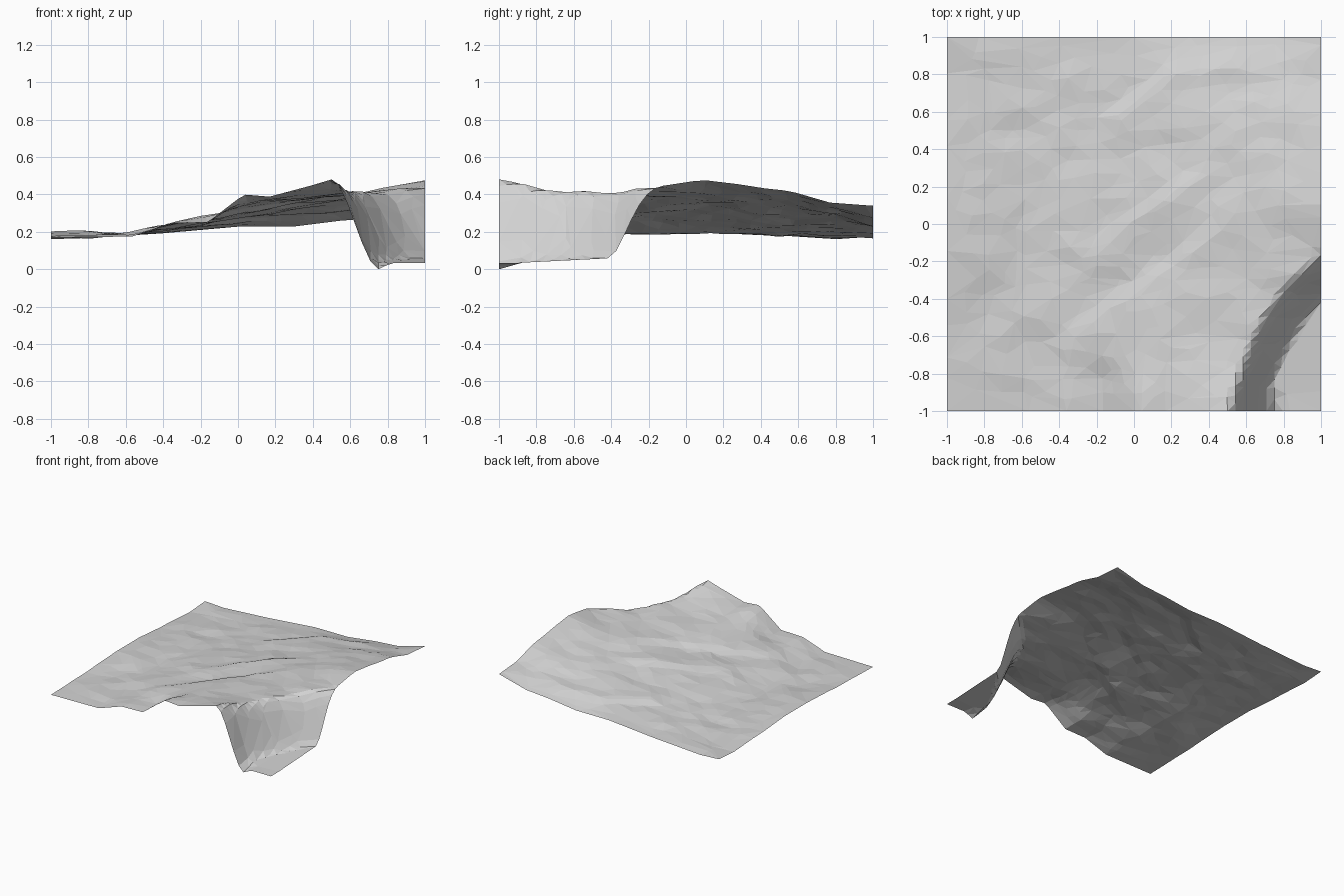
import bpy, bmesh, math
from mathutils import Vector, noise

if "Cube" in bpy.data.objects:
    bpy.data.objects.remove(bpy.data.objects["Cube"])

def interp(pts, v):
    """Piecewise linear lookup in (position, value) pairs."""
    if v <= pts[0][0]:
        return pts[0][1]
    for (a, p), (b, q) in zip(pts, pts[1:]):
        if v <= b:
            return p + (q - p) * (v - a) / (b - a)
    return pts[-1][1]

def smooth(t):
    t = max(0.0, min(1.0, t))
    return t * t * (3 - 2 * t)

# upland height profiles along x, one per y position
ROWS = [
    (-1.0, [(-1, .17), (-.56, .175), (-.36, .245), (-.16, .25), (.03, .40), (.17, .388), (.4, .45), (.5, .48), (1, .48)]),
    (-.6, [(-1, .18), (-.6, .185), (-.35, .25), (-.1, .285), (.1, .36), (.6, .41), (1, .42)]),
    (-.2, [(-1, .20), (-.6, .19), (-.3, .255), (0, .305), (.3, .36), (.7, .41), (1, .44)]),
    (.1, [(-1, .205), (-.6, .19), (-.3, .25), (0, .305), (.5, .38), (1, .475)]),
    (.5, [(-1, .178), (-.6, .18), (-.2, .24), (.1, .285), (.5, .35), (1, .425)]),
    (.8, [(-1, .162), (-.4, .20), (0, .25), (.5, .305), (1, .355)]),
    (1.0, [(-1, .175), (-.83, .165), (-.37, .195), (0, .228), (.3, .228), (.55, .26), (.75, .275), (1, .34)]),
]
# cliff top and foot: x position for each y
TOP = [(-1, .5), (-.85, .54), (-.65, .60), (-.5, .67), (-.35, .77), (-.27, .86), (-.13, 1.0), (0, 1.3)]
FOOT = [(-1, .74), (-.87, .74), (-.75, .79), (-.62, .86), (-.5, .94), (-.38, 1.06), (-.25, 1.25), (0, 1.6)]
# ledges falling away to the back: depth, centre and half length along the ledge
LEDGES = [(-.31, -.18, .42), (.0, .12, .34), (.52, .45, .25)]

def upland(x, y):
    for (a, p), (b, q) in zip(ROWS, ROWS[1:]):
        if y <= b:
            t = (y - a) / (b - a)
            t = (smooth(t) + t) / 2
            return interp(p, x) * (1 - t) + interp(q, x) * t
    return interp(ROWS[-1][1], x)

def ledges(x, y):
    d, h = .819 * y - .574 * x, .819 * x + .574 * y
    total = 0
    for depth, mid, half in LEDGES:
        w = d - depth - .04
        total -= .02 * math.tanh(w / .05) * math.exp(-abs(w) / .15) * smooth(1.4 - abs(h - mid) / half)
    return total

def height(x, y):
    inner = min(1, (1 - abs(x)) * 6 + .15, (1 - abs(y)) * 6)
    z = upland(x, y) + inner * (ledges(x, y)
                                + .014 * noise.noise(Vector((x * 3, y * 4.5, 4)))
                                + .007 * noise.noise(Vector((x * 7, y * 9, 9))))
    top, foot = interp(TOP, y), interp(FOOT, y)
    low = .034 + .02 * max(0, min(1, (y + .9) / .4))
    low -= .034 * max(0, 1 - abs(x - .75) / .07) * max(0, 1 - (y + 1) / .12)
    t = smooth((x - top) / (foot - top))
    return z * (1 - t) + low * t

# terrain sheet
N = 48
bm = bmesh.new()
bmesh.ops.create_grid(bm, x_segments=N, y_segments=N, size=1)
for v in bm.verts:
    v.co.z = height(v.co.x, v.co.y)
zmin = min(v.co.z for v in bm.verts)
for v in bm.verts:
    v.co.z -= zmin
bmesh.ops.triangulate(bm, faces=bm.faces[:])
me = bpy.data.meshes.new("terrain")
bm.to_mesh(me)
bm.free()
terrain = bpy.data.objects.new("terrain", me)
bpy.context.collection.objects.link(terrain)

mat = bpy.data.materials.new("light grey")
mat.diffuse_color = (.65, .65, .65, 1)
mat.use_nodes = True
mat.node_tree.nodes["Principled BSDF"].inputs["Base Color"].default_value = mat.diffuse_color
me.materials.append(mat)

# irregular low-poly facets
dec = terrain.modifiers.new("facets", 'DECIMATE')
dec.ratio = .2
